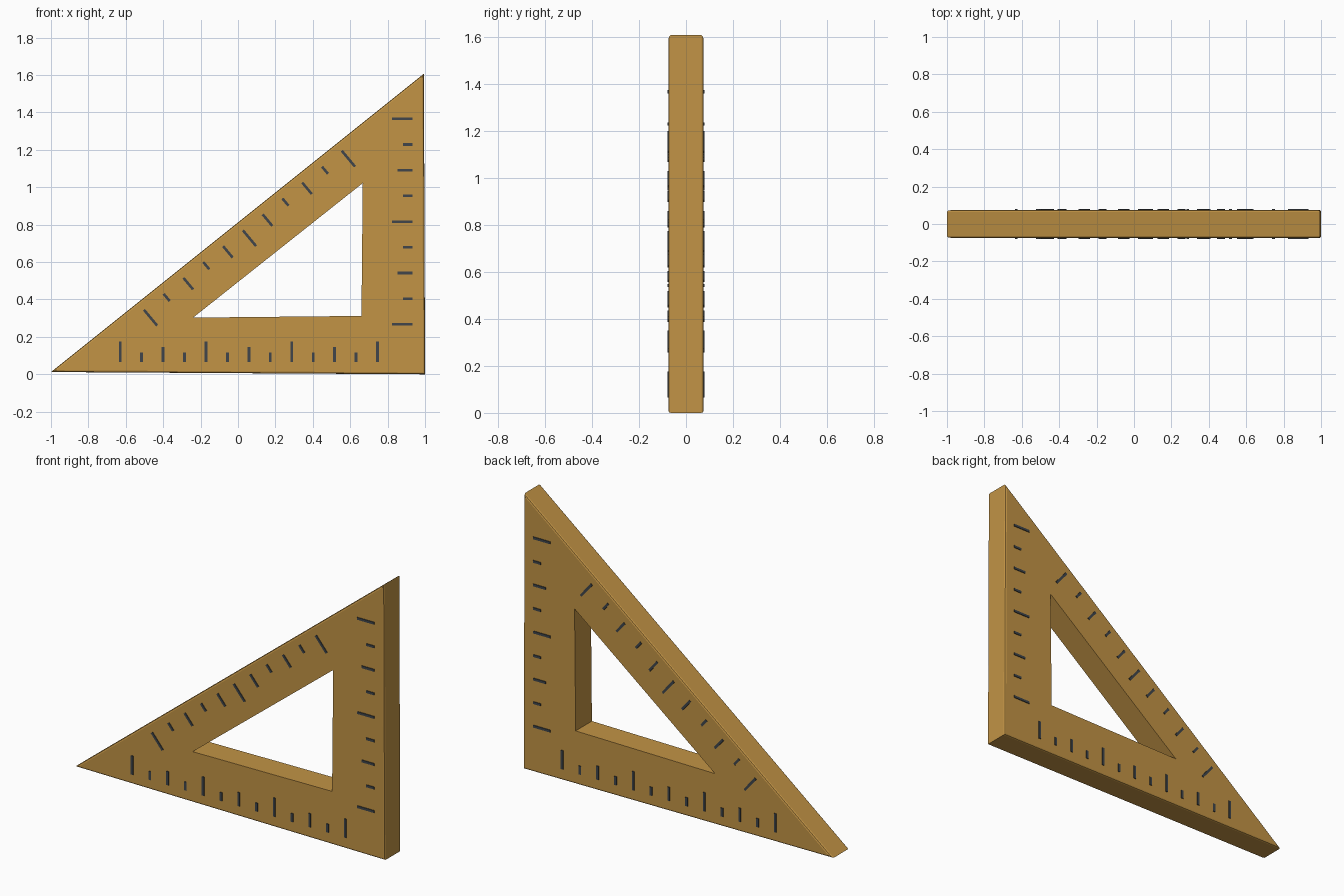
import bpy, bmesh
from mathutils import Vector

if "Cube" in bpy.data.objects:
    bpy.data.objects.remove(bpy.data.objects["Cube"])

HALF = 0.075      # half thickness of the body
RAISE = 0.004     # how far the tick marks stand proud


def material(name, rgb):
    m = bpy.data.materials.new(name)
    m.diffuse_color = (*rgb, 1)
    m.use_nodes = True
    m.node_tree.nodes["Principled BSDF"].inputs["Base Color"].default_value = m.diffuse_color
    return m


def finish(bm, name, mat):
    bmesh.ops.recalc_face_normals(bm, faces=bm.faces)
    me = bpy.data.meshes.new(name)
    bm.to_mesh(me)
    bm.free()
    ob = bpy.data.objects.new(name, me)
    bpy.context.collection.objects.link(ob)
    me.materials.append(mat)
    return ob


wood = material("wood", (0.54, 0.295, 0.06))
ink = material("dark_grey", (0.05, 0.06, 0.07))

# Triangular body with a triangular window
outer = [(-1.0, 0.012), (1.0, 0.0), (0.994, 1.607)]
inner = [(-0.24, 0.303), (0.66, 0.312), (0.667, 1.022)]
bm = bmesh.new()
rings = {}
for side in (-1, 1):
    for key, pts in (("out", outer), ("in", inner)):
        rings[key, side] = [bm.verts.new((x, side * HALF, z)) for x, z in pts]
rim = []
for i in range(3):
    j = (i + 1) % 3
    of, ob_, nf, nb = (rings[k] for k in (("out", -1), ("out", 1), ("in", -1), ("in", 1)))
    for a, b in ((of, nf), (nf, nb), (nb, ob_), (ob_, of)):
        bm.faces.new((a[i], a[j], b[j], b[i]))
    rim += [bm.edges.get((r[i], r[j])) for r in (of, ob_)]
# soften the outer rim on front and back
bmesh.ops.bevel(bm, geom=rim, offset=0.01, segments=2, profile=0.5, affect='EDGES')
finish(bm, "set_square_body", wood)


def scale(name, start, end, inward, kinds, width):
    """Row of bars on both faces, from start to end, growing along inward."""
    start, end, inward = Vector(start), Vector(end), Vector(inward).normalized()
    across = Vector((-inward.y, inward.x)) * width / 2
    bm = bmesh.new()
    for i, kind in enumerate(kinds):
        p = start.lerp(end, i / (len(kinds) - 1))
        q = p + inward * {"L": 0.11, "M": 0.08, "S": 0.05}[kind]
        corners = (p - across, q - across, q + across, p + across)
        for side in (-1, 1):
            base, top = ([bm.verts.new((c.x, side * y, c.y)) for c in corners]
                         for y in (HALF - 0.005, HALF + RAISE))
            bm.faces.new(base)
            bm.faces.new(top)
            for k in range(4):
                m = (k + 1) % 4
                bm.faces.new((base[k], base[m], top[m], top[k]))
    finish(bm, name, ink)


# Tick marks: long, medium and short bars along each edge
scale("bottom_scale_ticks", (-0.63, 0.066), (0.746, 0.066), (0, 1), "LSMS" * 3 + "L", 0.015)
scale("side_scale_ticks", (0.933, 0.267), (0.933, 1.366), (-1, 0), "LSMS" * 2 + "L", 0.014)
scale("slope_scale_ticks", (-0.503, 0.345), (0.555, 1.195), (0.64, -0.768), "LSMSMLMSMSL", 0.014)
